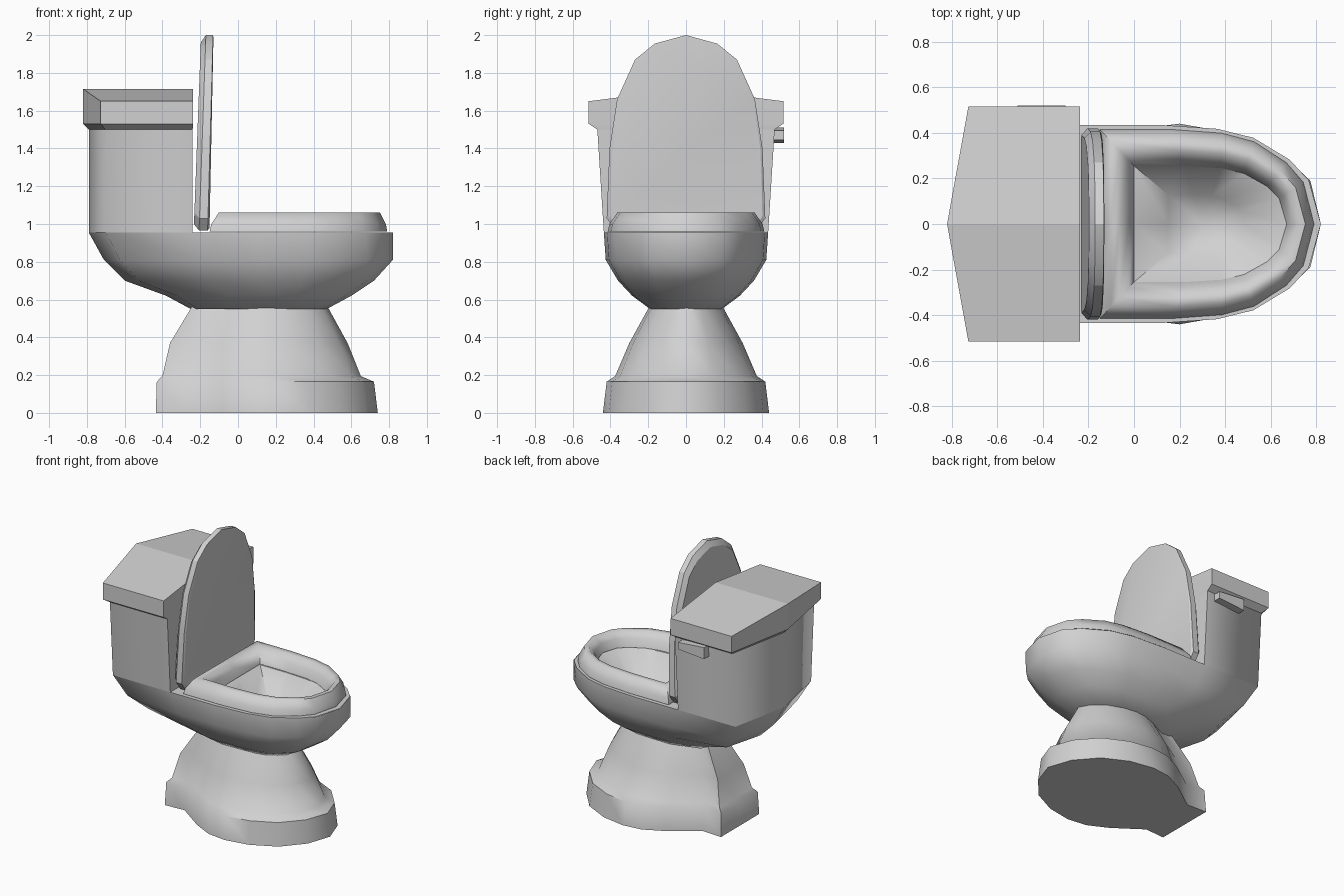
import bpy
import bmesh
import math

cube = bpy.data.objects.get("Cube")
if cube:
    bpy.data.objects.remove(cube, do_unlink=True)

GREY = (0.64, 0.64, 0.64, 1.0)
porcelain = bpy.data.materials.new("light_grey_porcelain")
porcelain.use_nodes = True
porcelain.diffuse_color = GREY
porcelain.node_tree.nodes["Principled BSDF"].inputs["Base Color"].default_value = GREY

# Normalised half outlines: (length fraction from the back, half-width fraction)
NOSE = [(.57, .96), (.72, .87), (.87, .65), (.95, .44), (1, 0)]
RIM = [(0, 0), (0, 1), (.33, 1)] + NOSE
FOOT = [(0, 0), (0, .5), (.13, .48), (.3, .8), (.42, .96), (.54, 1),
        (.69, .93), (.84, .73), (.95, .39), (1, 0)]


def ring(half, z, back, front, width):
    """Scale a half outline and mirror it into a closed ring."""
    pts = [(back + t * (front - back), w * width, z) for t, w in half]
    return pts + [(x, -y, h) for x, y, h in reversed(pts[1:-1])]


def blend(a, b, t, z):
    return [(p[0] + (q[0] - p[0]) * t, p[1] + (q[1] - p[1]) * t, z)
            for p, q in zip(a, b)]


def loft(name, rings, angle, caps=(True, True), closed=False):
    """Skin a stack of rings into one object."""
    bm = bmesh.new()
    rows = [[bm.verts.new(p) for p in r] for r in rings]
    n = len(rows[0])
    pairs = list(zip(rows, rows[1:]))
    if closed:
        pairs.append((rows[-1], rows[0]))
    for a, b in pairs:
        for i in range(n):
            j = (i + 1) % n
            bm.faces.new((a[i], a[j], b[j], b[i]))
    for row, wanted in zip((rows[0], rows[-1]), caps):
        if wanted and not closed:
            bm.faces.new(row)
    bmesh.ops.remove_doubles(bm, verts=bm.verts, dist=.0005)
    bmesh.ops.recalc_face_normals(bm, faces=bm.faces)
    mesh = bpy.data.meshes.new(name)
    bm.to_mesh(mesh)
    bm.free()
    mesh.materials.append(porcelain)
    obj = bpy.data.objects.new(name, mesh)
    bpy.context.collection.objects.link(obj)
    bpy.ops.object.select_all(action="DESELECT")
    obj.select_set(True)
    bpy.context.view_layer.objects.active = obj
    bpy.ops.object.shade_smooth_by_angle(angle=math.radians(angle))
    return obj


# Foot and flared pedestal
loft("pedestal", [ring(FOOT, *r) for r in (
    (0, -.435, .74, .44), (.165, -.43, .72, .42), (.195, -.4, .65, .375),
    (.37, -.36, .58, .3), (.57, -.24, .47, .19))], 48)


# Bowl underside, running back beneath the tank, then over the rim into the basin
def belly(z, back, front, width, corner):
    half = [(0, 0), (.056, corner), (.34, 1), (.55, 1), (.71, .96),
            (.81, .87), (.91, .65), (.97, .44), (1, 0)]
    return ring(half, z, back, front, width)


loft("bowl", [belly(*r) for r in (
    (.55, -.25, .47, .19, .7), (.62, -.38, .6, .285, .7),
    (.7, -.6, .72, .36, .78), (.81, -.71, .82, .425, .9),
    (.955, -.79, .82, .435, 1))], 80, caps=(True, False))

hole = ring(RIM, .955, 0, .67, .255)
rim = ring(RIM, .955, -.24, .82, .435)
pit = [(.3, 0, .74)] * len(hole)
loft("rim_and_basin", [pit, blend(hole, pit, .5, .79), hole, rim], 50,
     caps=(False, False))

# Tank, pointed slightly at the back
TANK = [(0, 0), (.16, 1), (1, 1), (1, 0)]
loft("tank", [ring(TANK, z, -.79, -.24, w)
              for z, w in ((.955, .435), (1.51, .47))], 80)

# Tank cover with a shallow gable on top
cover = ring(TANK, 1.65, -.82, -.237, .515)
gable = [(x, y, 1.65 if abs(y) > .1 else 1.715) for x, y, z in cover]
lower = [(x, y, 1.53) for x, y, z in cover]
lip = ring(TANK, 1.5, -.79, -.24, .47)
loft("tank_cover", [lip, lower, gable], 20, caps=(True, False))
top = bpy.data.objects["tank_cover"]
bm = bmesh.new()
bm.from_mesh(top.data)
upper = sorted((v for v in bm.verts if v.co.z > 1.6), key=lambda v: v.co.y)
right = sorted(upper[:2], key=lambda v: v.co.x)
ridge = sorted(upper[2:4], key=lambda v: v.co.x)
left = sorted(upper[4:], key=lambda v: v.co.x)
bm.faces.new((right[0], right[1], ridge[1], ridge[0]))
bm.faces.new((ridge[0], ridge[1], left[1], left[0]))
bmesh.ops.recalc_face_normals(bm, faces=bm.faces)
bm.to_mesh(top.data)
bm.free()

# Rounded seat ring
outer = ring(RIM, .96, -.15, .79, .415)
SECTION = [(0, .96), (.06, 1.0), (.32, 1.06), (.58, 1.06), (.85, 1.02), (1, .96)]
loft("seat", [blend(outer, hole, t, z) for t, z in SECTION], 60, closed=True)

# Raised seat lid: outline as (half-width, height), leaning slightly
LID = [(0, .965), (.37, .965), (.42, 1.03), (.405, 1.4), (.365, 1.66),
       (.27, 1.87), (.165, 1.955), (0, 2.0)]


def lid_ring(x, lean, scale):
    pts = [(x + lean * (z - 1), y * scale, 1.45 + (z - 1.45) * scale) for y, z in LID]
    return pts + [(a, -y, z) for a, y, z in reversed(pts[1:-1])]


loft("seat_lid", [lid_ring(-.232, .035, .93), lid_ring(-.205, .035, 1),
                  lid_ring(-.16, .028, 1), lid_ring(-.15, .02, .97)], 25)

# Flush lever, thinner toward the front
loft("flush_lever", [[(x, y, z) for y, z in (
    (.44, 1.47 - h), (.52, 1.47 - h), (.52, 1.47 + h), (.44, 1.47 + h))]
    for x, h in ((-.51, .042), (-.3, .025))], 20)
